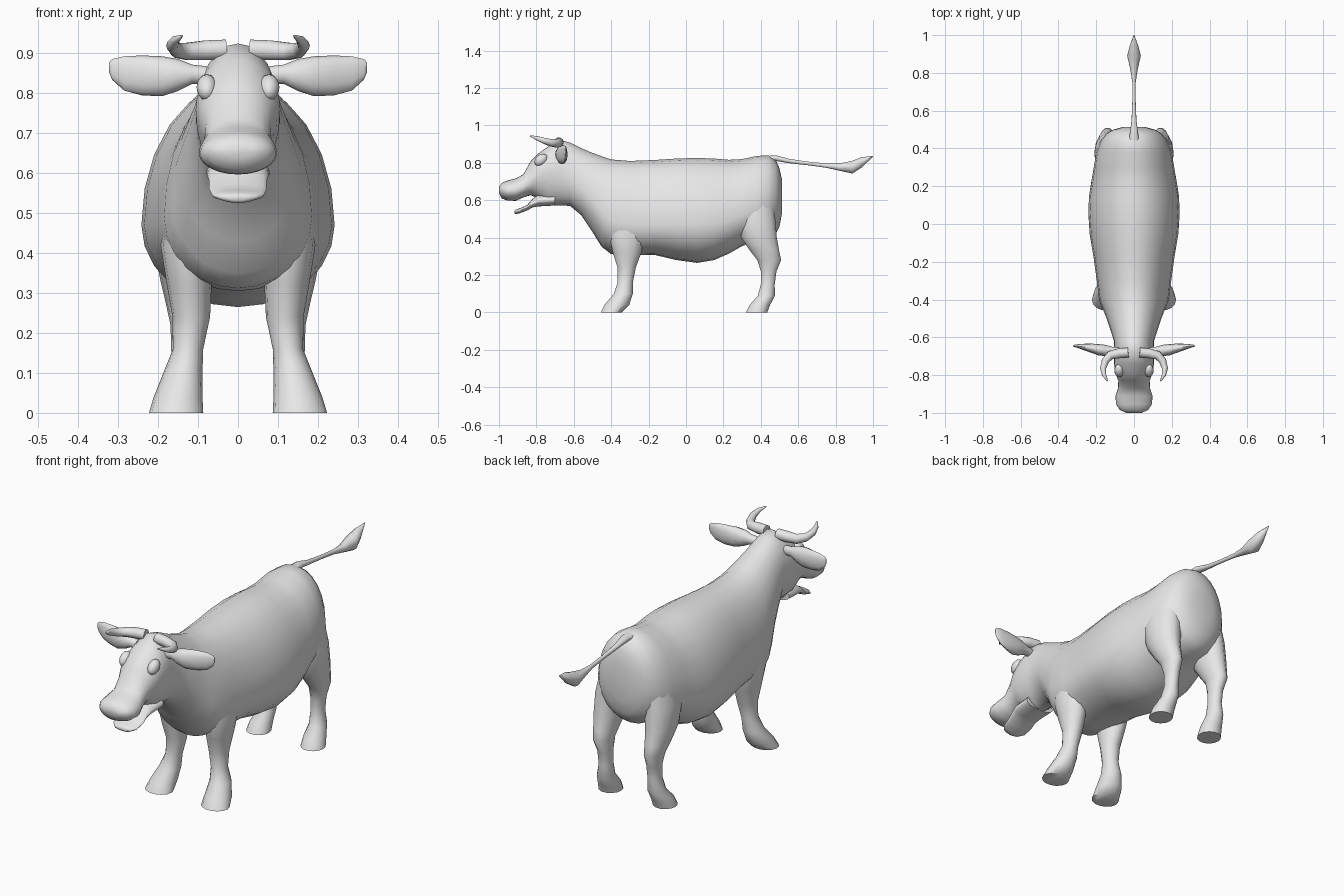
import bpy, bmesh, math
from mathutils import Vector

X, Y, Z = Vector((1, 0, 0)), Vector((0, 1, 0)), Vector((0, 0, 1))
hide = bpy.data.materials.new("hide_grey")
hide.diffuse_color = (0.8, 0.8, 0.8, 1)


def ring(c, u, v, ru, up, down=None, n=20):
    """Egg-shaped ring round c: half-width ru, separate upper and lower heights."""
    down = up if down is None else down
    pts = []
    for i in range(n):
        a = 2 * math.pi * i / n
        h = up if math.sin(a) > 0 else down
        pts.append(Vector(c) + u * ru * math.cos(a) + v * h * math.sin(a))
    return pts


def loft(name, rings):
    """Skin a closed tube through the rings."""
    bm = bmesh.new()
    loops = [[bm.verts.new(p) for p in r] for r in rings]
    for a, b in zip(loops, loops[1:]):
        for i in range(len(a)):
            j = (i + 1) % len(a)
            bm.faces.new((a[i], a[j], b[j], b[i]))
    bm.faces.new(loops[0])
    bm.faces.new(loops[-1])
    bmesh.ops.recalc_face_normals(bm, faces=bm.faces)
    me = bpy.data.meshes.new(name)
    bm.to_mesh(me)
    bm.free()
    me.materials.append(hide)
    ob = bpy.data.objects.new(name, me)
    bpy.context.collection.objects.link(ob)
    bpy.ops.object.select_all(action='DESELECT')
    ob.select_set(True)
    bpy.context.view_layer.objects.active = ob
    bpy.ops.object.shade_smooth_by_angle(angle=math.radians(65))
    return ob


def slices(name, table):
    """Loft along y from rows of y, top, widest height, bottom, half-width."""
    return loft(name, [ring((0, y, m), X, Z, w, t - m, m - b, 24)
                       for y, t, m, b, w in table])


# Head, neck and trunk in one skin
slices("body", [
    (-1.0, .67, .655, .64, .04), (-.985, .692, .655, .61, .075),
    (-.955, .705, .65, .598, .095), (-.91, .717, .65, .597, .098),
    (-.87, .738, .665, .615, .085), (-.83, .81, .70, .627, .083),
    (-.79, .85, .74, .61, .098), (-.74, .885, .76, .572, .106),
    (-.68, .925, .75, .572, .105), (-.62, .908, .72, .57, .106),
    (-.56, .878, .66, .52, .125), (-.50, .853, .60, .43, .145),
    (-.45, .835, .53, .35, .165), (-.40, .818, .49, .312, .185),
    (-.30, .81, .47, .305, .197), (-.17, .815, .47, .308, .215),
    (-.05, .823, .47, .28, .235), (.06, .826, .47, .265, .242),
    (.15, .823, .475, .28, .238), (.23, .816, .49, .315, .225),
    (.30, .82, .52, .355, .213), (.38, .837, .55, .385, .20),
    (.44, .84, .57, .39, .178), (.48, .815, .60, .42, .145),
    (.50, .77, .61, .46, .11), (.513, .71, .61, .53, .06)])

# Hanging lower jaw
slices("lower_jaw", [
    (-.70, .64, .60, .572, .08), (-.79, .632, .595, .567, .078),
    (-.82, .608, .582, .562, .073), (-.85, .574, .56, .545, .072),
    (-.89, .557, .545, .53, .065), (-.91, .551, .54, .526, .045),
    (-.917, .545, .538, .53, .02)])

# Tail with a tuft: y, z, half-width, half-height
loft("tail", [ring((0, y, z), X, Z, w, h, n=10) for y, z, w, h in [
    (.40, .82, .03, .015), (.48, .825, .022, .016), (.55, .81, .013, .012),
    (.65, .797, .009, .01), (.75, .785, .009, .012), (.82, .777, .02, .02),
    (.89, .777, .036, .036), (.94, .803, .024, .029), (1.0, .835, .002, .002)]])

# Legs, top to hoof: z, x, y, half-width, half-depth
front_leg = [
    (.56, .115, -.31, .05, .11), (.42, .13, -.315, .064, .10),
    (.32, .122, -.315, .056, .078), (.24, .117, -.317, .047, .05),
    (.16, .125, -.325, .038, .042), (.10, .138, -.335, .049, .052),
    (.04, .150, -.37, .061, .068), (0, .155, -.40, .068, .057)]
rear_leg = [
    (.62, .115, .36, .07, .11), (.50, .135, .37, .075, .11),
    (.40, .142, .39, .066, .098), (.33, .142, .42, .052, .08),
    (.28, .14, .445, .042, .065), (.22, .135, .442, .034, .043),
    (.15, .135, .437, .032, .038), (.09, .14, .43, .04, .047),
    (.04, .147, .395, .052, .056), (0, .15, .378, .057, .058)]
# Ear: x, y, z, half-depth, half-height
ear = [
    (.07, -.675, .845, .02, .022), (.115, -.672, .848, .022, .024),
    (.15, -.67, .846, .03, .04), (.19, -.665, .843, .03, .05),
    (.24, -.655, .845, .022, .05), (.285, -.648, .85, .013, .043),
    (.315, -.645, .86, .006, .026), (.323, -.645, .865, .002, .012)]
# Horn: x, y, z, radius
horn = [
    (.03, -.68, .91, .026), (.08, -.685, .908, .026), (.125, -.695, .905, .023),
    (.152, -.725, .908, .02), (.164, -.765, .92, .016),
    (.158, -.80, .933, .011), (.14, -.832, .944, .003)]

for side, s in (("right", 1), ("left", -1)):
    for part, rows in (("front_leg", front_leg), ("rear_leg", rear_leg)):
        loft(f"{part}_{side}", [ring((s * x, y, z), X, Y, w, d, n=14)
                                for z, x, y, w, d in rows])
    loft(f"ear_{side}", [ring((s * x, y, z), Y, Z, d, h, n=12)
                         for x, y, z, d, h in ear])
    pts = [Vector((s * x, y, z)) for x, y, z, r in horn]
    rings = []
    for i, p in enumerate(pts):
        t = (pts[min(i + 1, len(pts) - 1)] - pts[max(i - 1, 0)]).normalized()
        u = t.cross(Z).normalized()
        rings.append(ring(p, u, u.cross(t), horn[i][3], horn[i][3], n=10))
    loft(f"horn_{side}", rings)
    # Eye with brow bulge
    loft(f"eye_{side}", [
        ring((s * .078, -.775 + .035 * math.cos(a), .815 + .01 * math.cos(a)), X, Z,
             .026 * math.sin(a), .032 * math.sin(a), n=12)
        for a in [math.pi * (k + .2) / 8.4 for k in range(9)]])
